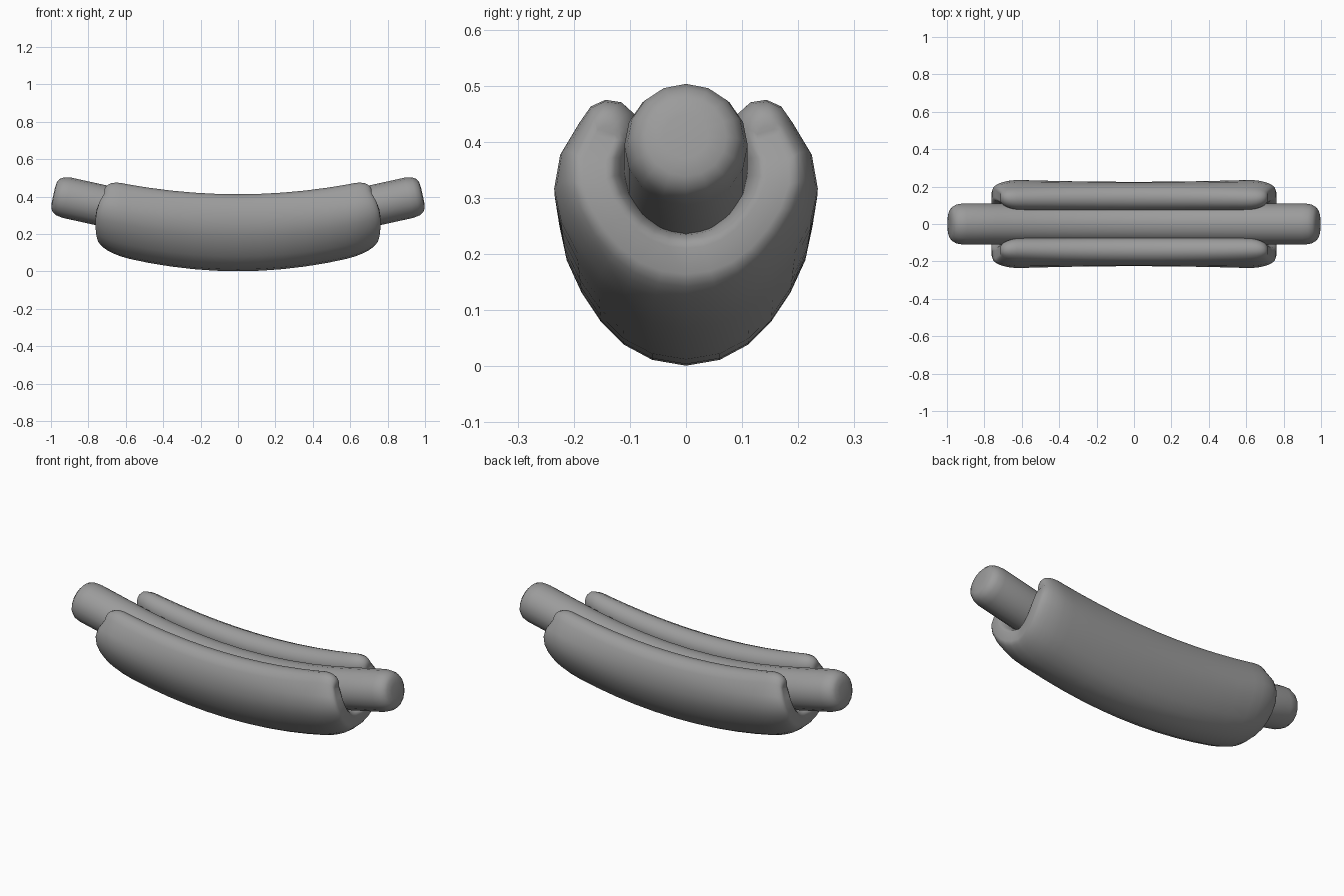
import bpy, bmesh, math
from math import sin, cos, pi, radians, sqrt

if "Cube" in bpy.data.objects:
    bpy.data.objects.remove(bpy.data.objects["Cube"])


def rise(x):
    # shared upward bend: parabola that straightens near the ends
    a = abs(x)
    return 0.266 + (0.165 * a * a if a < 0.65 else 0.0697 + 0.22 * (a - 0.65))


def loft(name, rings):
    bm = bmesh.new()
    loops = [[bm.verts.new(p) for p in r] for r in rings]
    for a, b in zip(loops, loops[1:]):
        n = len(a)
        for i in range(n):
            bm.faces.new((a[i], a[(i + 1) % n], b[(i + 1) % n], b[i]))
    caps = [bm.faces.new(loops[0]), bm.faces.new(loops[-1])]
    bmesh.ops.recalc_face_normals(bm, faces=bm.faces[:])
    bmesh.ops.triangulate(bm, faces=caps)
    me = bpy.data.meshes.new(name)
    bm.to_mesh(me)
    bm.free()
    me.materials.append(grey)
    ob = bpy.data.objects.new(name, me)
    bpy.context.collection.objects.link(ob)
    return ob


def mirrored(half):
    return [-x for x in reversed(half) if x > 0] + half


grey = bpy.data.materials.new("dark_grey")
grey.diffuse_color = (0.33, 0.33, 0.33, 1)
grey.use_nodes = True
grey.node_tree.nodes["Principled BSDF"].inputs["Base Color"].default_value = grey.diffuse_color


# Sausage: round tube along the bend with softened ends
def sausage_ring(x, r):
    s = (rise(x + 0.01) - rise(x - 0.01)) / 0.02
    n = sqrt(1 + s * s)
    return [(x - s / n * r * sin(t), r * cos(t), rise(x) + r * sin(t) / n)
            for t in (2 * pi * i / 16 for i in range(16))]


radii = {0.915: 0.11, 0.95: 0.104, 0.972: 0.091, 0.983: 0.072, 0.987: 0.04}
xs = mirrored([0, 0.15, 0.3, 0.45, 0.6, 0.75] + list(radii))
loft("sausage", [sausage_ring(x, radii.get(abs(x), 0.11)) for x in xs])


# Bun: thick U section swept along the bend, with rounded ends and lips
def bun_ring(x):
    u = max(0, (abs(x) - 0.6) / 0.17)
    k = 0.3 + 0.7 * sqrt(max(0, 1 - u * u))
    e = min(1, abs(x) / 0.65) ** 2
    top = radians(115 - 14 * (1 - k))
    wide = 0.156 * (1 + 0.09 * e)
    deep = 0.188 * (1 - 0.07 * e)

    def point(f, turn=0.0, side=1):
        t = (0.077 - 0.009 * abs(f) / top) * k
        ny, nz = deep * sin(f), -wide * cos(f)
        d = math.hypot(ny, nz)
        ny, nz = side * ny / d, side * nz / d
        c, s = cos(turn), sin(turn)
        # lips and underside are pulled in at the ends
        q = abs(f) / top
        pull = u * (0.055 * q ** 5 + 0.025 * (1 - q) ** 2)
        egg = 1 - (0.06 * sin(2 * f) ** 2 if abs(f) < pi / 2 else 0)
        lean = 1 - 0.12 * e * q ** 8
        return (x - math.copysign(pull, x),
                (wide * sin(f) + t * (ny * c - nz * s)) * egg * lean,
                rise(x) - deep * cos(f) + t * (ny * s + nz * c))

    n = 16
    angles = [top * (2 * i / n - 1) for i in range(n + 1)]
    arc = [pi * i / 6 for i in range(1, 6)]
    return ([point(f) for f in angles] + [point(top, a) for a in arc]
            + [point(f, 0, -1) for f in reversed(angles)]
            + [point(-top, a, -1) for a in arc])


loft("bun", [bun_ring(x) for x in mirrored(
    [0, 0.12, 0.24, 0.36, 0.48, 0.58, 0.64, 0.68, 0.715, 0.74, 0.758, 0.767, 0.77])])

bpy.ops.object.select_all(action='DESELECT')
for ob in bpy.context.collection.objects:
    ob.select_set(True)
    bpy.context.view_layer.objects.active = ob
bpy.ops.object.shade_smooth_by_angle(angle=radians(50))
